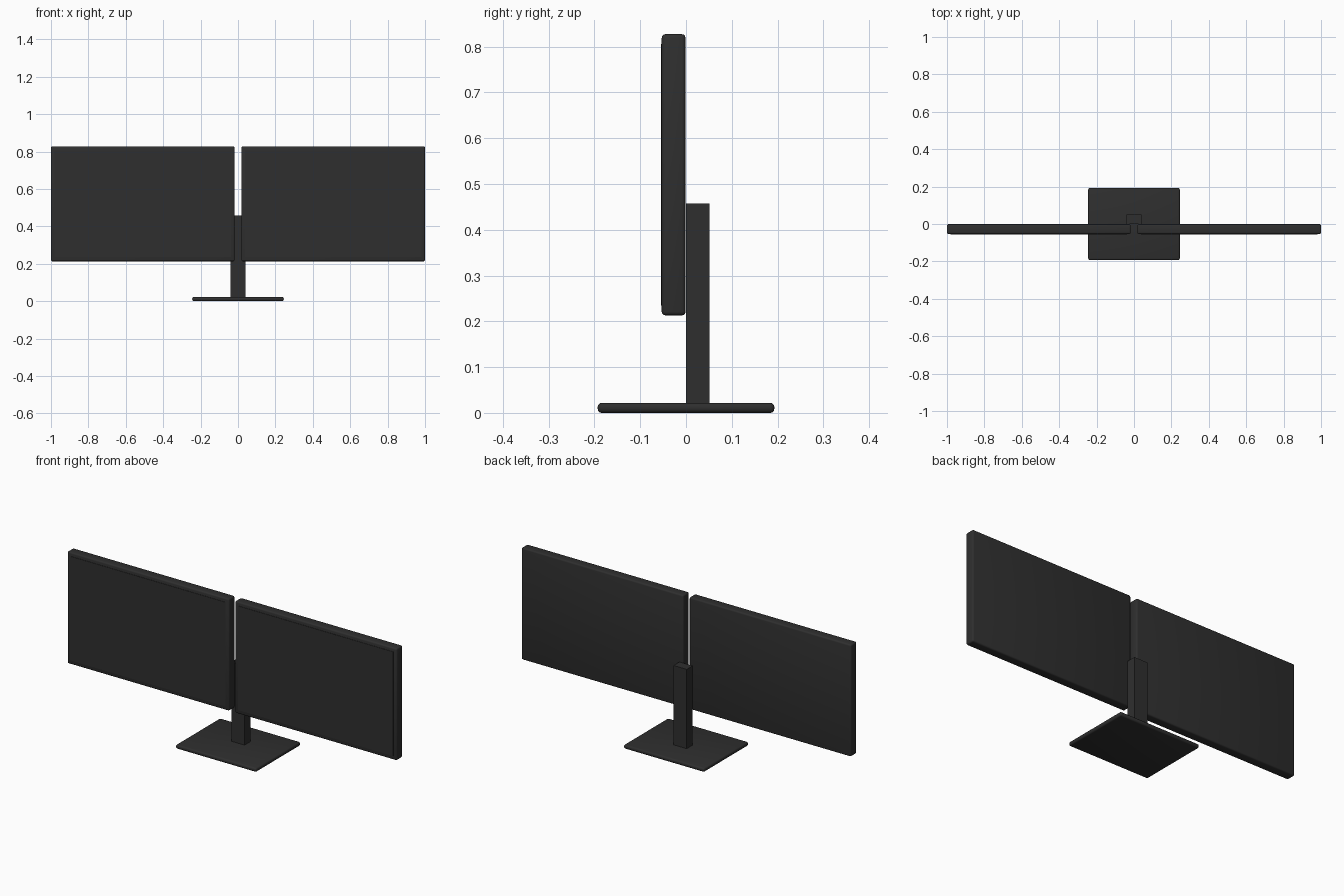
import bpy

if "Cube" in bpy.data.objects:
    bpy.data.objects.remove(bpy.data.objects["Cube"])

# One matte charcoal colour for everything
charcoal = bpy.data.materials.new("charcoal plastic")
charcoal.diffuse_color = (0.028, 0.028, 0.028, 1)
charcoal.use_nodes = True
charcoal.node_tree.nodes["Principled BSDF"].inputs["Base Color"].default_value = charcoal.diffuse_color


def box(name, x, y, z, bevel=0.0, segments=3):
    """Box from (min, max) ranges, with optional rounded edges."""
    bpy.ops.mesh.primitive_cube_add(size=1, location=[sum(r) / 2 for r in (x, y, z)])
    ob = bpy.context.object
    ob.name = name
    ob.scale = [r[1] - r[0] for r in (x, y, z)]
    bpy.ops.object.transform_apply(location=False, rotation=False, scale=True)
    ob.data.materials.append(charcoal)
    if bevel:
        mod = ob.modifiers.new("rounded edges", 'BEVEL')
        mod.width = bevel
        mod.segments = segments
        bpy.ops.object.shade_smooth()
    return ob


# Stand: rounded foot plate and plain upright post
box("base_plate", (-0.245, 0.245), (-0.193, 0.193), (0, 0.022), 0.009)
box("stand_post", (-0.04, 0.04), (0, 0.051), (0.015, 0.457))

# Twin monitors: rounded housing with a thin raised screen on the front
for side, s in (("left", -1), ("right", 1)):
    def span(a, b):
        return tuple(sorted((s * a, s * b)))
    box(side + "_monitor", span(0.018, 1.0), (-0.053, -0.001), (0.213, 0.827), 0.008)
    box(side + "_screen", span(0.038, 0.98), (-0.055, -0.050), (0.235, 0.806))
